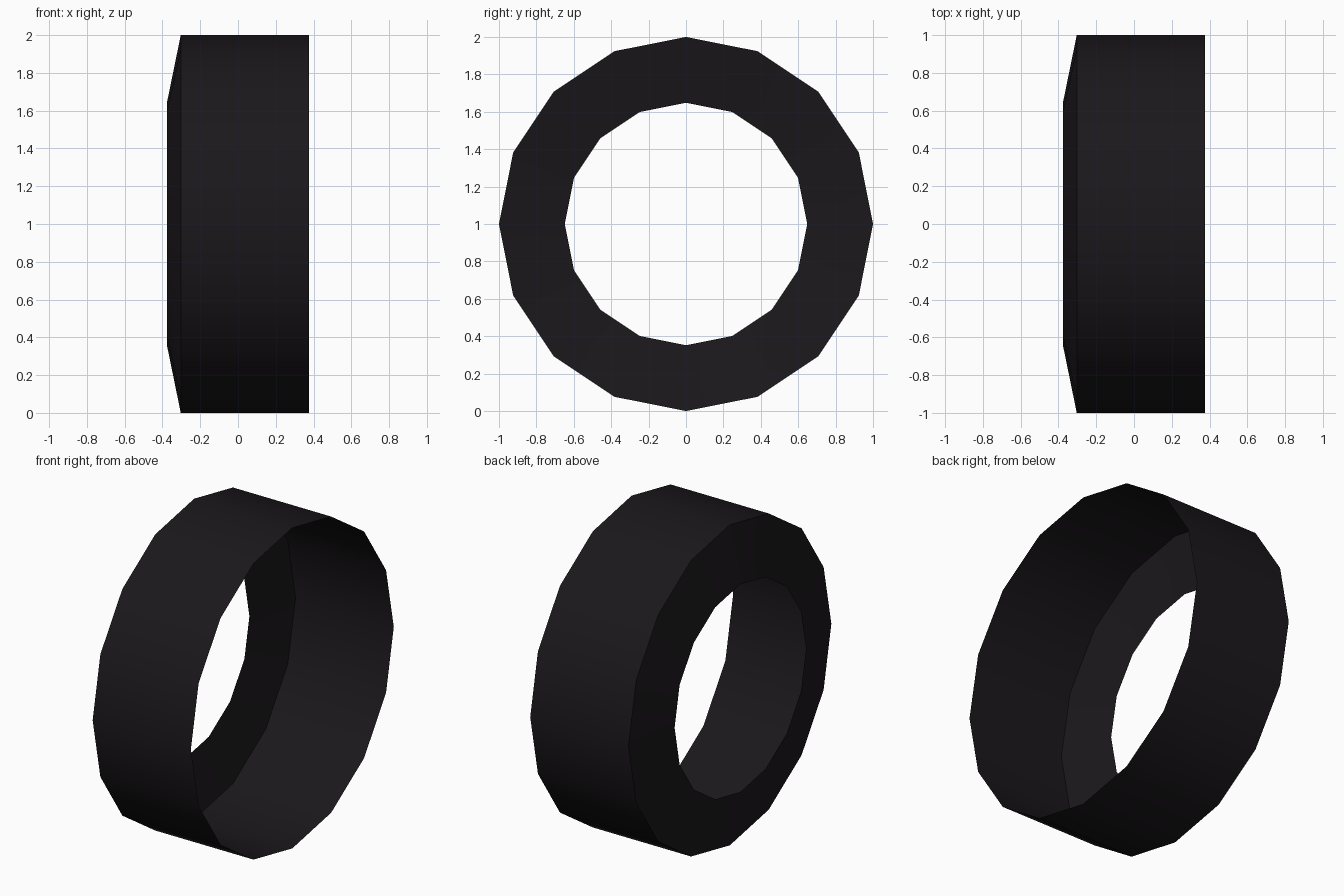
import bpy, bmesh, math

if "Cube" in bpy.data.objects:
    bpy.data.objects.remove(bpy.data.objects["Cube"])

SIDES = 16
# tyre profile as (x, radius): inner rim, shoulder, open edge
PROFILE = [(-0.375, 0.648), (-0.303, 1.0), (0.375, 1.0)]


def ring(bm, x, r):
    return [bm.verts.new((x, r * math.sin(a), 1 + r * math.cos(a)))
            for a in (2 * math.pi * i / SIDES for i in range(SIDES))]


# tyre shell: sloped sidewall and tread, open on the +x side
bm = bmesh.new()
rings = [ring(bm, x, r) for x, r in PROFILE]
for a, b in zip(rings, rings[1:]):
    for i in range(SIDES):
        j = (i + 1) % SIDES
        f = bm.faces.new((a[i], b[i], b[j], a[j]))
        f.normal_update()
        c = f.calc_center_median()
        # face away from the inside of the tyre
        if f.normal.dot((c.x - 0.2, c.y, c.z - 1)) < 0:
            f.normal_flip()

mesh = bpy.data.meshes.new("tyre")
bm.to_mesh(mesh)
bm.free()
tyre = bpy.data.objects.new("tyre", mesh)
bpy.context.collection.objects.link(tyre)

# black rubber
rubber = bpy.data.materials.new("rubber")
rubber.diffuse_color = (0.011, 0.009, 0.011, 1)
rubber.use_nodes = True
rubber.node_tree.nodes["Principled BSDF"].inputs["Base Color"].default_value = rubber.diffuse_color
mesh.materials.append(rubber)

# smooth around the tread, sharp at the shoulder
bpy.context.view_layer.objects.active = tyre
tyre.select_set(True)
bpy.ops.object.shade_smooth_by_angle(angle=math.radians(30))
